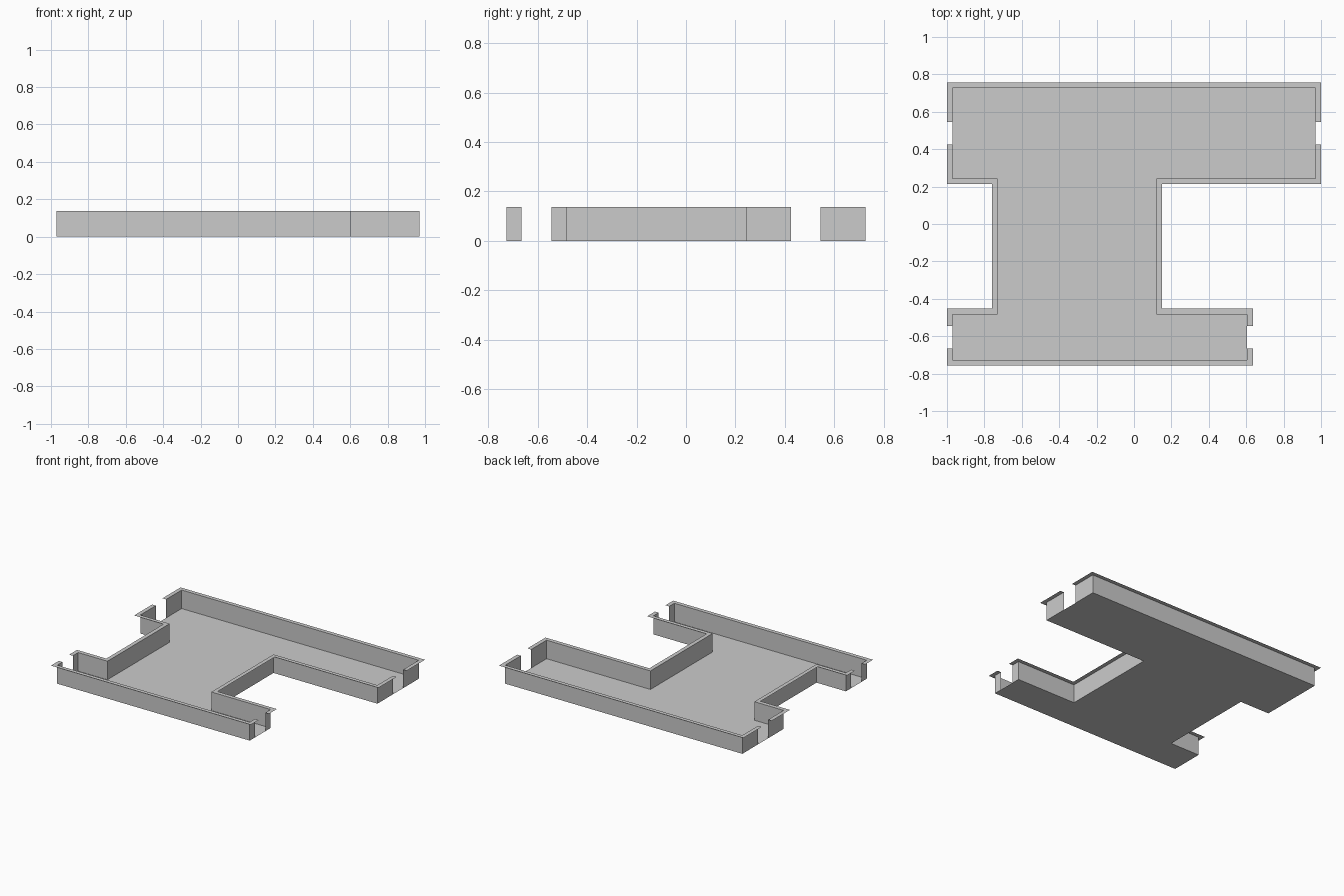
import bpy
from mathutils import Vector

if "Cube" in bpy.data.objects:
    bpy.data.objects.remove(bpy.data.objects["Cube"])

HEIGHT = 0.137   # wall height
LIP = 0.03       # outward flange width

# Wall runs, counter-clockwise; doorways are the breaks between runs
RUNS = {
    "front_wall": [(-.97, -.666), (-.97, -.727), (.605, -.727), (.605, -.666)],
    "right_wall": [(.605, -.545), (.605, -.483), (.12, -.483),
                   (.12, .244), (.97, .244), (.97, .425)],
    "back_wall": [(.97, .545), (.97, .727), (-.97, .727), (-.97, .545)],
    "left_wall": [(-.97, .425), (-.97, .244), (-.73, .244),
                  (-.73, -.483), (-.97, -.483), (-.97, -.545)],
}


def add_mesh(name, verts, faces):
    mesh = bpy.data.meshes.new(name)
    mesh.from_pydata(verts, [], faces)
    mesh.update()
    obj = bpy.data.objects.new(name, mesh)
    bpy.context.collection.objects.link(obj)
    return obj


def outward_offset(pts, i):
    """Sum of the neighbouring edge normals: a mitre for right-angled corners."""
    total = Vector((0, 0))
    for a, b in ((i - 1, i), (i, i + 1)):
        if a >= 0 and b < len(pts):
            d = (Vector(pts[b]) - Vector(pts[a])).normalized()
            total += Vector((d.y, -d.x))
    return total * LIP


def add_wall(name, pts):
    """Sweep an upright sheet with an outward top flange along the run."""
    verts, faces = [], []
    for i, (x, y) in enumerate(pts):
        o = outward_offset(pts, i)
        verts += [(x, y, 0), (x, y, HEIGHT), (x + o.x, y + o.y, HEIGHT)]
    for i in range(len(pts) - 1):
        a, b = 3 * i, 3 * i + 3
        faces += [(a, b, b + 1, a + 1), (a + 1, a + 2, b + 2, b + 1)]
    add_mesh(name, verts, faces)


# Walls with flanges
for name, pts in RUNS.items():
    add_wall(name, pts)

# Floor sheet through all wall corners
corners = [(x, y, 0) for pts in RUNS.values() for x, y in pts[1:-1]]
add_mesh("floor", corners, [tuple(range(len(corners)))])
